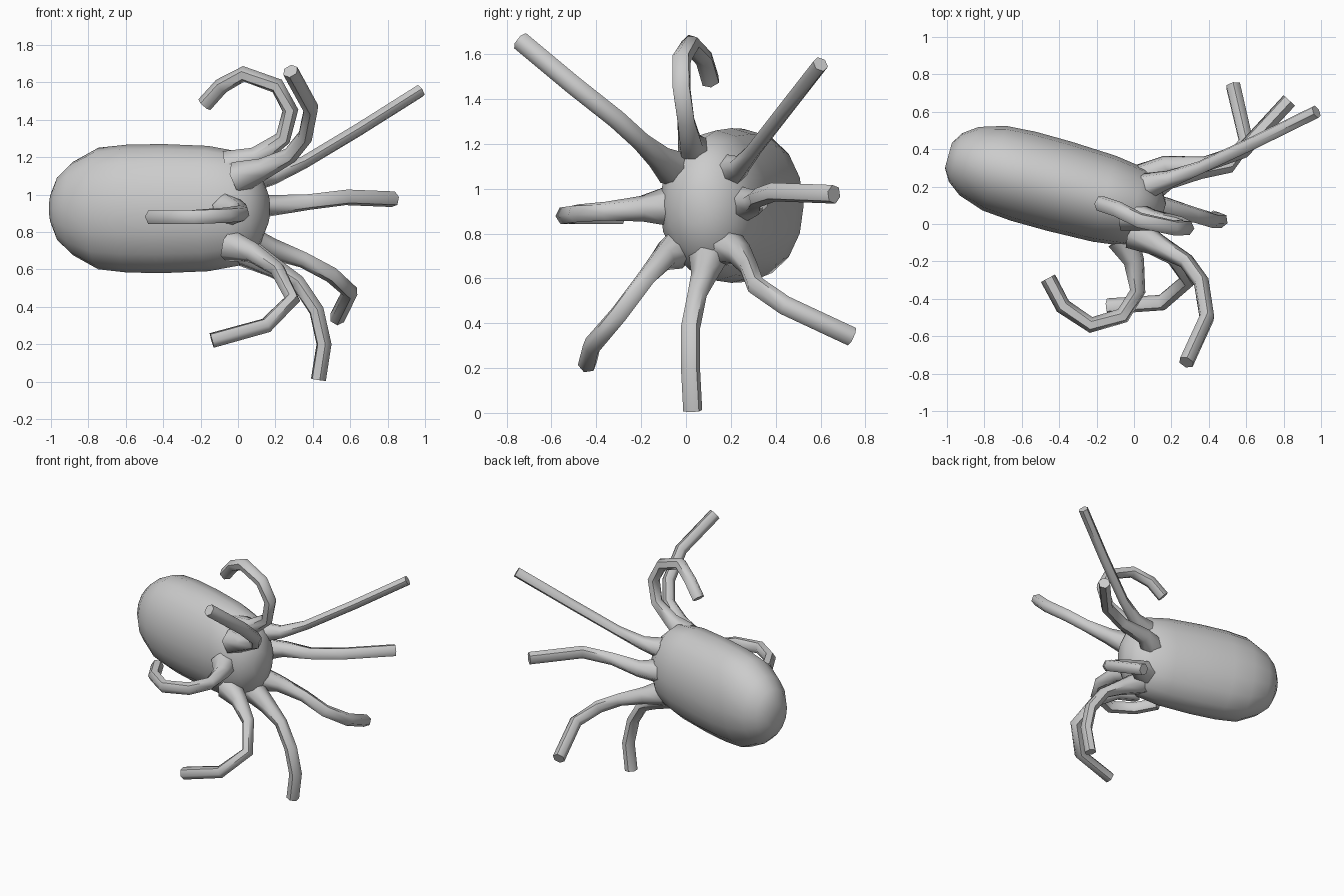
import bpy, bmesh
from math import cos, sin, tau, radians
from mathutils import Vector

if "Cube" in bpy.data.objects:
    bpy.data.objects.remove(bpy.data.objects["Cube"])


def loft(name, rings):
    """Skin a list of equal-sized point rings and cap both ends."""
    bm = bmesh.new()
    rows = [[bm.verts.new(p) for p in ring] for ring in rings]
    n = len(rows[0])
    for a, b in zip(rows, rows[1:]):
        for i in range(n):
            j = (i + 1) % n
            bm.faces.new((a[i], a[j], b[j], b[i]))
    bm.faces.new(rows[0][::-1])
    bm.faces.new(rows[-1])
    bmesh.ops.recalc_face_normals(bm, faces=bm.faces)
    me = bpy.data.meshes.new(name)
    bm.to_mesh(me)
    bm.free()
    ob = bpy.data.objects.new(name, me)
    bpy.context.collection.objects.link(ob)
    bpy.context.view_layer.objects.active = ob
    bpy.ops.object.select_all(action='DESELECT')
    ob.select_set(True)
    bpy.ops.object.shade_smooth_by_angle(angle=radians(60))
    return ob


def ring(c, u, v, ru, rv, n):
    return [c + u * ru * cos(tau * i / n) + v * rv * sin(tau * i / n) for i in range(n)]


def tentacle(name, pts, r=0.043, sides=6):
    """Tube along a path with a flared root, using a transported frame."""
    pts = [Vector(p) for p in pts]
    u, rings = None, []
    for i, p in enumerate(pts):
        t = (pts[min(i + 1, len(pts) - 1)] - pts[max(i - 1, 0)]).normalized()
        u = t.orthogonal() if u is None else u - t * u.dot(t)
        u.normalize()
        rad = r * {0: 2.1, 1: 1.35}.get(i, 1.0)
        rings.append(ring(p, u, t.cross(u), rad, rad, sides))
    return loft(name, rings)


# Body: flattened capsule along a slanted horizontal axis
axis = Vector((0.963, -0.268, 0))
side = Vector((0.268, 0.963, 0))
up = Vector((0, 0, 1))
centre = Vector((-0.4, 0.202, 0.925))
profile = [(-0.615, .07, .09), (-.575, .135, .18), (-.5, .19, .25), (-.36, .235, .325),
           (-.2, .247, .342), (0, .247, .345), (.25, .238, .335), (.42, .215, .305),
           (.52, .155, .215), (.575, .065, .09)]
loft("body", [ring(centre + axis * s, side, up, a, h, 16) for s, a, h in profile])

# Eight tentacles, each curling its own way
paths = {
    "upper_front": [(0, -.05, 1.09), (.14, -.12, 1.14), (.28, -.2, 1.21), (.36, -.31, 1.31),
                    (.39, -.5, 1.46), (.28, -.74, 1.66)],
    "top": [(-.05, .05, 1.15), (.1, .02, 1.2), (.24, 0, 1.3), (.28, -.02, 1.45),
            (.21, -.02, 1.58), (.03, .02, 1.645), (-.09, .08, 1.58), (-.18, .11, 1.48)],
    "upper_back": [(.06, .2, 1.08), (.19, .24, 1.1), (.35, .3, 1.17), (.65, .44, 1.35),
                   (.975, .6, 1.555)],
    "mid_back": [(.02, .23, .93), (.17, .31, .94), (.38, .32, .96), (.58, .39, .985),
                 (.83, .66, .975)],
    "lower_back": [(.06, .18, .74), (.18, .24, .71), (.35, .28, .65), (.5, .31, .57),
                   (.6, .44, .48), (.53, .74, .34)],
    "mid_front": [(-.06, -.08, .92), (0, -.2, .91), (.02, -.36, .9), (-.06, -.49, .89),
                  (-.23, -.54, .88), (-.38, -.44, .88), (-.46, -.29, .88)],
    "lower_front": [(-.05, -.04, .73), (.08, -.1, .69), (.21, -.18, .6), (.29, -.3, .44),
                    (.15, -.42, .3), (-.14, -.44, .22)],
    "bottom": [(.03, .1, .7), (.19, .08, .61), (.32, .05, .53), (.42, .02, .38),
               (.46, .02, .2), (.43, .03, .01)],
}
for key, pts in paths.items():
    tentacle(key + "_tentacle", pts, 0.036 if key == "upper_back" else 0.043)
